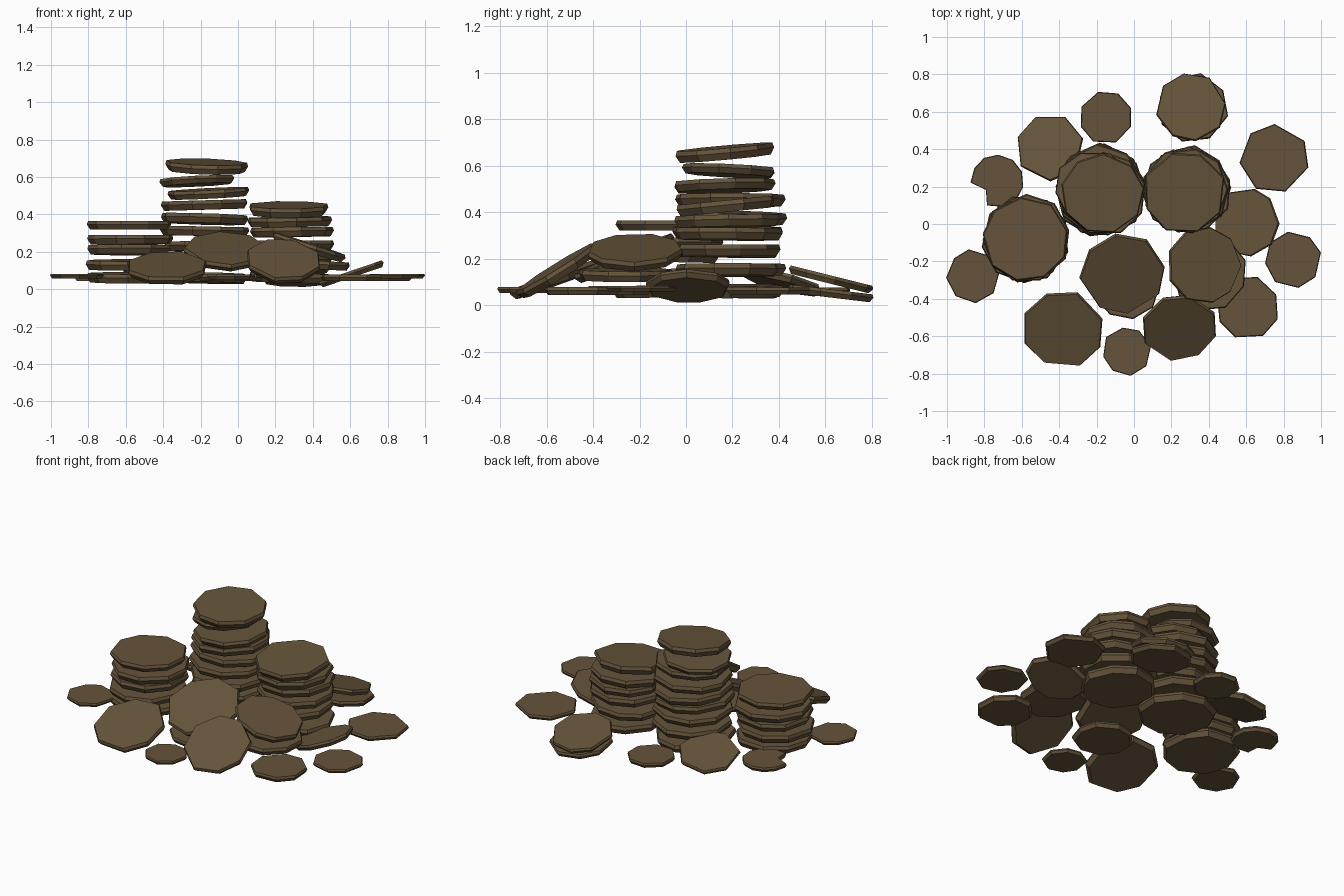
import bpy, bmesh, math, random
from mathutils import Vector, Matrix

if "Cube" in bpy.data.objects:
    bpy.data.objects.remove(bpy.data.objects["Cube"])

random.seed(4)
bronze = bpy.data.materials.new("dull bronze")
bronze.diffuse_color = (0.13, 0.088, 0.043, 1)
bronze.use_nodes = True
bronze.node_tree.nodes["Principled BSDF"].inputs["Base Color"].default_value = bronze.diffuse_color


def coin(name, x, y, z, r, n=9, rot=0, sx=0, sy=0, t=0.045, notch=False):
    """Low-poly disc with chamfered rim; sx, sy are its slopes along x and y."""
    bm = bmesh.new()
    step = 2 * math.pi / n
    pts = []
    for i in range(n):
        a = i * step + random.uniform(-0.1, 0.1) * step + math.radians(rot)
        k = random.uniform(0.98, 1.03)
        if notch and i == 0:
            k = 0.55
        pts.append((k * r * math.cos(a), k * r * math.sin(a)))
    rings = []
    for s, h in ((0.92, -t / 2), (1.0, t * 0.1), (0.97, t / 2)):
        rings.append([bm.verts.new((px * s, py * s, h)) for px, py in pts])
    bm.faces.new(rings[0][::-1])
    bm.faces.new(rings[-1])
    for lo, hi in zip(rings, rings[1:]):
        for i in range(n):
            j = (i + 1) % n
            bm.faces.new((lo[i], lo[j], hi[j], hi[i]))
    q = Vector((0, 0, 1)).rotation_difference(Vector((-sx, -sy, 1)).normalized())
    bm.transform(Matrix.Translation((x, y, z)) @ q.to_matrix().to_4x4())
    me = bpy.data.meshes.new(name)
    bm.to_mesh(me)
    bm.free()
    me.materials.append(bronze)
    bpy.context.collection.objects.link(bpy.data.objects.new(name, me))


def stack(name, x, y, r, heights):
    """Pile of slightly shifted and tilted coins."""
    for i, z in enumerate(heights):
        coin(f"{name}_coin_{i + 1}", x + random.uniform(-.012, .012), y + random.uniform(-.012, .012), z,
             r, 9, random.uniform(0, 40), random.uniform(-.03, .03), random.uniform(-.03, .03), 0.05)


# three upright stacks
stack("tall_stack", -0.18, 0.18, 0.237, (0.06, 0.15, 0.23, 0.31, 0.375, 0.45))
coin("tall_stack_coin_7", -0.155, 0.16, 0.512, 0.222, 9, 10, 0.05, 0.03)
coin("tall_stack_coin_8", -0.22, 0.19, 0.577, 0.205, 9, 25, 0.05, -0.05, 0.04)
coin("tall_stack_coin_9", -0.17, 0.165, 0.655, 0.22, 9, 5, -0.03, 0.09, 0.05)
stack("right_stack", 0.285, 0.19, 0.23, (0.06, 0.15, 0.235, 0.305, 0.36))
coin("right_stack_coin_6", 0.27, 0.17, 0.425, 0.222, 8, 20, 0, 0.1, 0.05)
stack("left_stack", -0.58, -0.085, 0.232, (0.06, 0.13, 0.21, 0.265))
coin("left_stack_coin_5", -0.58, -0.08, 0.342, 0.225, 9, 15, 0, 0, 0.045)

# coins leaning on the stacks
coin("lean_middle", -0.06, -0.26, 0.20, 0.23, 8, 10, -0.05, 0.42)
coin("lean_front_right", 0.24, -0.55, 0.145, 0.205, 8, 30, -0.08, 0.62)
coin("lean_front_left", -0.38, -0.56, 0.11, 0.22, 8, 20, 0.02, 0.36)
coin("lean_right", 0.37, -0.22, 0.225, 0.21, 9, 0, -0.32, 0.02)
coin("under_right", 0.40, -0.26, 0.13, 0.205, 9, 15, -0.05, 0.0)
coin("lean_back_left", -0.45, 0.41, 0.10, 0.187, 7, 10, 0.14, -0.25, 0.035)
coin("lean_back", 0.305, 0.62, 0.11, 0.188, 8, 10, 0, -0.25, 0.035)
coin("under_back", 0.315, 0.62, 0.05, 0.188, 8, 30, 0, -0.12, 0.035)
coin("tilted_right", 0.605, 0.01, 0.08, 0.185, 9, 0, 0.34, 0, 0.035)

# flat coins scattered around
coin("under_middle", -0.04, -0.33, 0.06, 0.18, 9, 0, 0, 0, 0.035)
coin("flat_right_back", 0.75, 0.35, 0.06, 0.187, 7, 35, 0, 0, 0.03)
coin("flat_right", 0.85, -0.19, 0.07, 0.15, 8, 10, 0, 0, 0.025)
coin("flat_right_front", 0.61, -0.45, 0.06, 0.17, 8, 25, 0, 0, 0.035)
coin("flat_front", -0.04, -0.68, 0.065, 0.13, 8, 10, 0, 0, 0.025)
coin("flat_left", -0.862, -0.28, 0.07, 0.142, 8, 5, 0, 0, 0.025)
coin("chipped_left", -0.73, 0.23, 0.06, 0.142, 11, 217, 0, 0, 0.03, True)
coin("flat_back", -0.15, 0.57, 0.06, 0.142, 8, 20, 0, 0, 0.03)
